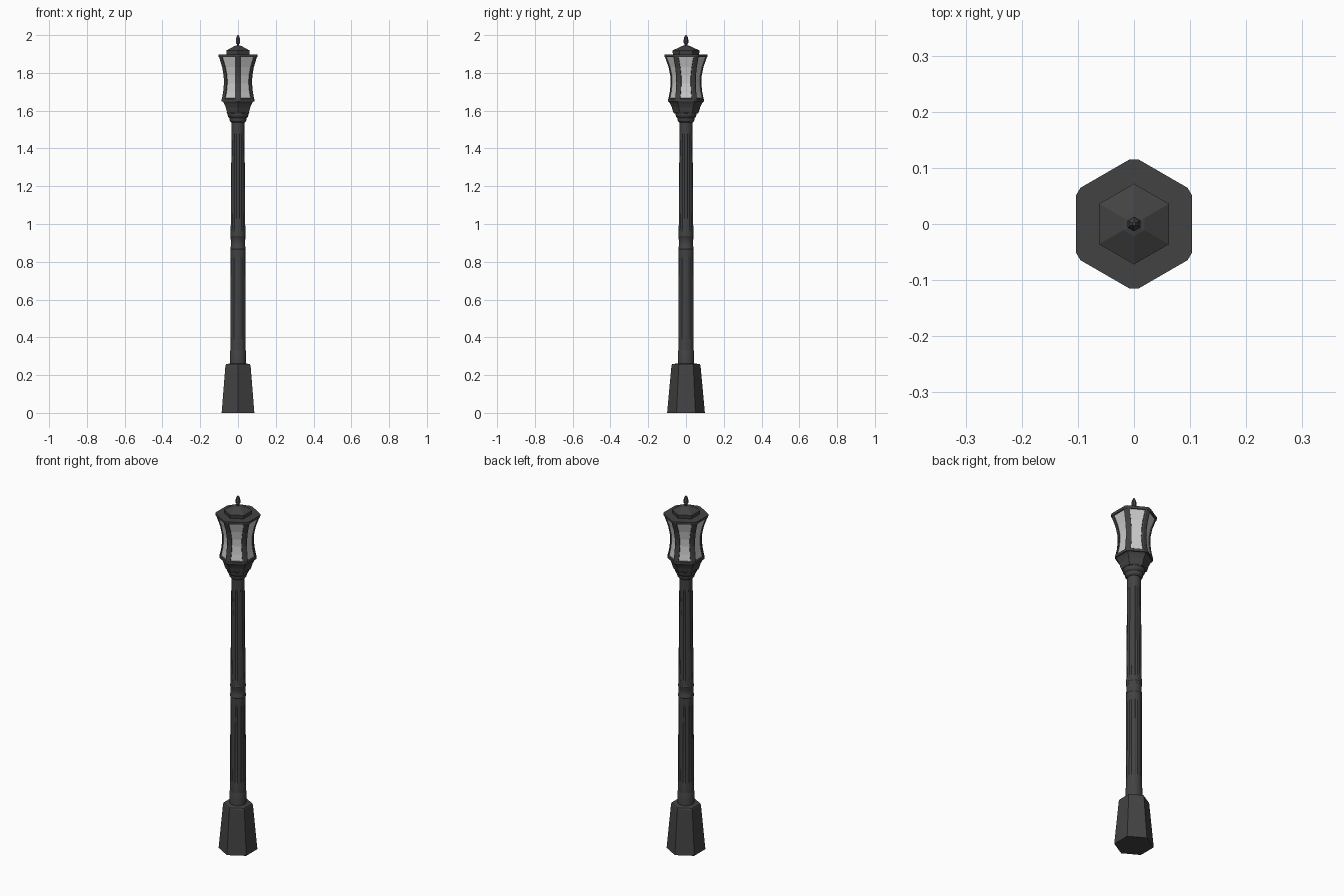
import bpy, bmesh, math
from math import sin, cos, pi

if "Cube" in bpy.data.objects:
    bpy.data.objects.remove(bpy.data.objects["Cube"])


def material(name, v):
    m = bpy.data.materials.new(name)
    m.diffuse_color = (v, v, v, 1)
    m.use_nodes = True
    m.node_tree.nodes["Principled BSDF"].inputs["Base Color"].default_value = m.diffuse_color
    return m


iron = material("dark_iron", 0.055)
pane = material("pale_glass", 0.55)


def loft(name, rings, mat=iron, smooth=None):
    """Skin equal-length closed rings of points and cap both ends."""
    bm = bmesh.new()
    vs = [[bm.verts.new(p) for p in r] for r in rings]
    n = len(vs[0])
    for a, b in zip(vs, vs[1:]):
        for i in range(n):
            j = (i + 1) % n
            bm.faces.new((a[i], a[j], b[j], b[i]))
    bm.faces.new(vs[0][::-1])
    bm.faces.new(vs[-1])
    bmesh.ops.recalc_face_normals(bm, faces=bm.faces)
    me = bpy.data.meshes.new(name)
    bm.to_mesh(me)
    bm.free()
    ob = bpy.data.objects.new(name, me)
    bpy.context.collection.objects.link(ob)
    me.materials.append(mat)
    if smooth:
        bpy.ops.object.select_all(action='DESELECT')
        ob.select_set(True)
        bpy.context.view_layer.objects.active = ob
        bpy.ops.object.shade_smooth_by_angle(angle=math.radians(smooth))
    return ob


def ring(r, z, n=6):
    # corner points sit on the y axis
    return [(r * cos(pi / 2 + 2 * pi * i / n), r * sin(pi / 2 + 2 * pi * i / n), z) for i in range(n)]


def turned(name, profile, n=6, mat=iron, smooth=None):
    return loft(name, [ring(r, z, n) for r, z in profile], mat, smooth)


def cut_ring(r, z, w=0.008):
    # hexagon with clipped corners; r is the distance to the clipped face
    pts = []
    for k in range(6):
        a = pi / 2 + k * pi / 3
        for t in (-w, w):
            pts.append((r * cos(a) - t * sin(a), r * sin(a) + t * cos(a), z))
    return pts


# Base
turned("base", [(0.100, 0), (0.077, 0.25), (0.073, 0.258), (0.045, 0.262)])
turned("base_collar", [(0.043, 0.255), (0.043, 0.325), (0.040, 0.332)], 24, smooth=30)


# Fluted post sections
def fluted(name, z0, z1, r0, r1, g0, g1, depth=0.004):
    def section(z, d):
        r = r0 + (r1 - r0) * (z - z0) / (z1 - z0)
        pts = []
        for i in range(64):
            a = 2 * pi * (i + 0.5) / 64
            rr = r - d * (1 if i % 8 in (3, 4) else 0)
            pts.append((rr * cos(a), rr * sin(a), z))
        return pts
    return loft(name, [section(z0, 0), section(g0, 0), section(g0 + 0.01, depth),
                       section(g1 - 0.01, depth), section(g1, 0), section(z1, 0)], smooth=30)


fluted("lower_post", 0.32, 0.88, 0.041, 0.039, 0.38, 0.83)
fluted("upper_post", 0.92, 1.55, 0.039, 0.034, 0.96, 1.48)

# Middle band
turned("middle_band", [(0.037, 0.862), (0.041, 0.868), (0.041, 0.876), (0.038, 0.882),
                       (0.038, 0.918), (0.041, 0.924), (0.041, 0.932), (0.037, 0.938)], 24, smooth=30)

# Neck mouldings
turned("neck", [(0.035, 1.538), (0.043, 1.545), (0.046, 1.555), (0.046, 1.562), (0.052, 1.568),
                (0.056, 1.577), (0.056, 1.585), (0.062, 1.592)], 24, smooth=30)

# Lantern bowl
turned("lantern_bowl", [(0.064, 1.585), (0.070, 1.60), (0.075, 1.618), (0.085, 1.638), (0.096, 1.652)])
loft("lantern_sill", [cut_ring(0.095, 1.648), cut_ring(0.095, 1.662), cut_ring(0.088, 1.666)])

# Flared glass and corner bars
flare = [(0.094, 1.66), (0.086, 1.70), (0.081, 1.745), (0.083, 1.785), (0.092, 1.83), (0.113, 1.89)]
turned("glass", flare, mat=pane)
for k in range(6):
    a = pi / 2 + k * pi / 3
    rings = []
    for r, z in flare:
        section = [(r, -0.008), (r, 0.008), (r - 0.004, 0.015), (r - 0.014, 0.013),
                   (r - 0.014, -0.013), (r - 0.004, -0.015)]
        rings.append([(u * cos(a) - t * sin(a), u * sin(a) + t * cos(a), z) for u, t in section])
    loft(f"corner_bar_{k + 1}", rings)

# Roof plate, cap and finial
loft("roof_plate", [cut_ring(0.112, 1.883), cut_ring(0.115, 1.889), cut_ring(0.115, 1.897)])
turned("roof_cap", [(0.068, 1.893), (0.072, 1.918), (0.022, 1.942), (0.010, 1.945)])
turned("finial", [(0.008, 1.94), (0.007, 1.952), (0.012, 1.958), (0.013, 1.972), (0.010, 1.988), (0.003, 2.0)])
